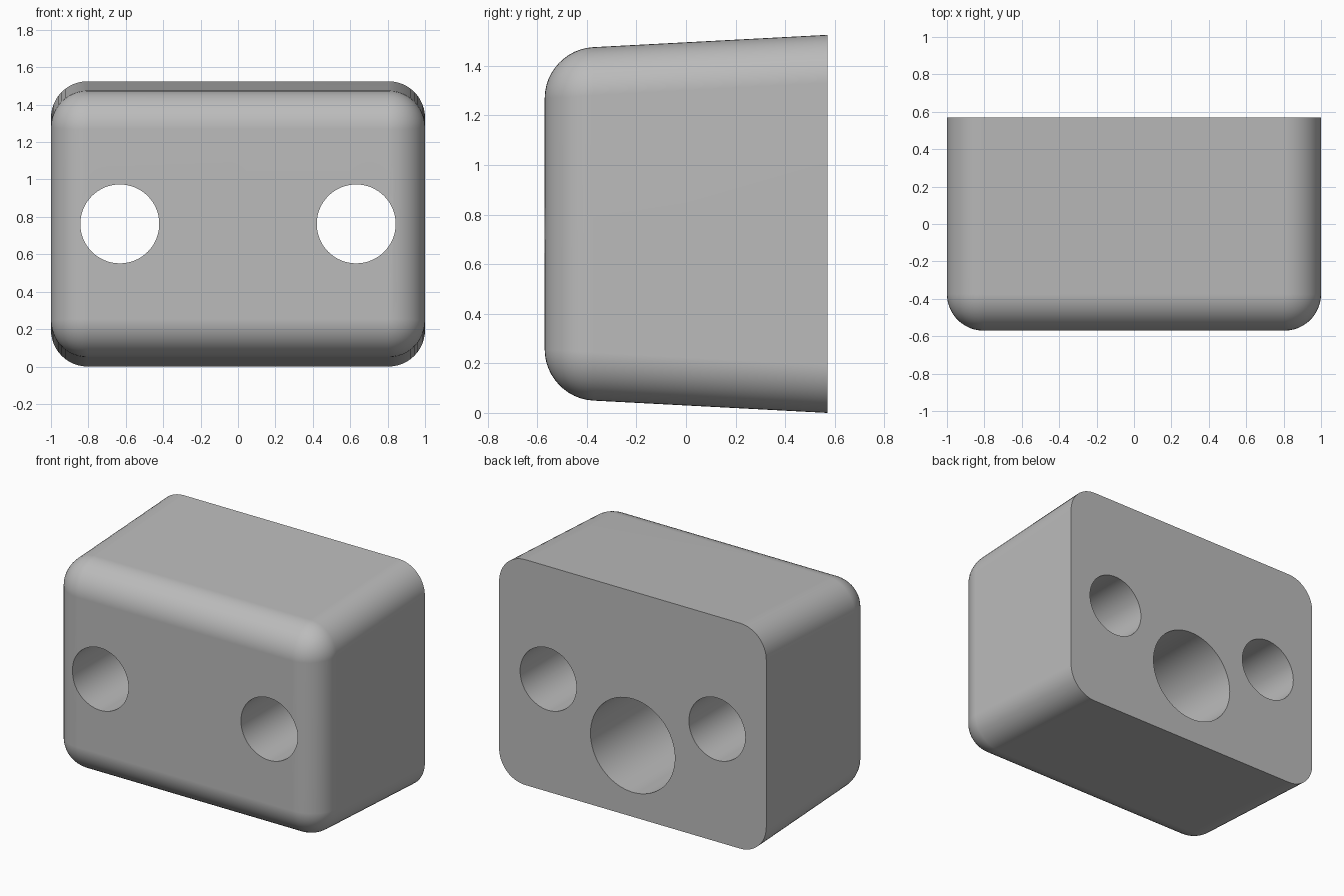
import bpy, bmesh
from math import radians
from mathutils import Matrix, Vector

cube = bpy.data.objects.get("Cube")
if cube:
    bpy.data.objects.remove(cube)

HALF_Y = 0.57
HEIGHT = 1.525
TAPER = 0.06      # top and bottom slope inwards towards the front
ROUND = 0.195

grey = bpy.data.materials.new("plain_grey")
grey.use_nodes = True
colour = (0.5, 0.5, 0.5, 1)
grey.diffuse_color = colour
grey.node_tree.nodes["Principled BSDF"].inputs["Base Color"].default_value = colour


def make_object(name, bm):
    bmesh.ops.recalc_face_normals(bm, faces=bm.faces)
    mesh = bpy.data.meshes.new(name)
    bm.to_mesh(mesh)
    bm.free()
    mesh.materials.append(grey)
    obj = bpy.data.objects.new(name, mesh)
    bpy.context.collection.objects.link(obj)
    return obj


def hole_cutter(name, x, z, radius, y_front, y_back):
    bm = bmesh.new()
    bmesh.ops.create_cone(
        bm, cap_ends=True, segments=64, radius1=radius, radius2=radius,
        depth=y_back - y_front,
        matrix=Matrix.Translation((x, (y_front + y_back) / 2, z))
        @ Matrix.Rotation(radians(90), 4, "X"))
    obj = make_object(name, bm)
    obj.hide_render = True
    return obj


# Tapered block with every edge rounded except the flat back rim
bm = bmesh.new()
bmesh.ops.create_cube(bm, size=2)
for v in bm.verts:
    inset = TAPER if v.co.y < 0 else 0
    v.co = Vector((v.co.x, v.co.y * HALF_Y,
                   HEIGHT - inset if v.co.z > 0 else inset))
rounded = [e for e in bm.edges if min(v.co.y for v in e.verts) < 0]
bmesh.ops.bevel(bm, geom=rounded, offset=ROUND, offset_type="OFFSET",
                segments=12, profile=0.5, affect="EDGES", clamp_overlap=True)
block = make_object("block", bm)

# Two through holes and one deep blind hole from the back
cutters = [hole_cutter("side_hole", side * 0.632, HEIGHT / 2, 0.211, -1, 1)
           for side in (-1, 1)]
cutters.append(hole_cutter("back_socket", 0, 0.482, 0.316, HALF_Y - 0.95, 1))

bpy.context.view_layer.objects.active = block
block.select_set(True)
for cutter in cutters:
    mod = block.modifiers.new("hole", "BOOLEAN")
    mod.operation = "DIFFERENCE"
    mod.solver = "EXACT"
    mod.object = cutter
    bpy.ops.object.modifier_apply(modifier=mod.name)
    bpy.data.objects.remove(cutter)

# Smooth curves with crisp rims
bpy.ops.object.shade_smooth_by_angle(angle=radians(30))
normals = block.modifiers.new("even_shading", "WEIGHTED_NORMAL")
normals.keep_sharp = True
